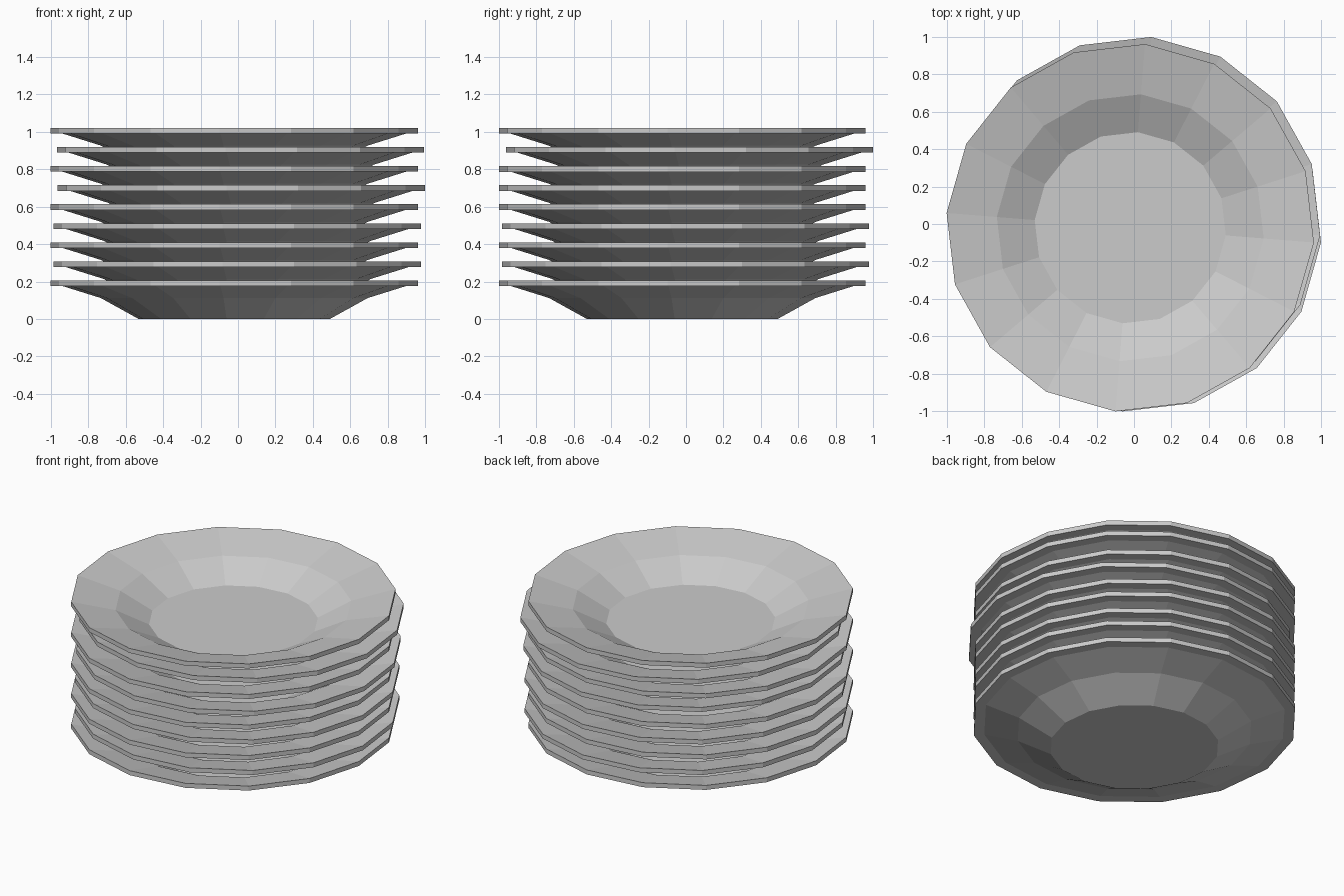
import bpy, bmesh
from math import sin, cos, radians, pi

if "Cube" in bpy.data.objects:
    bpy.data.objects.remove(bpy.data.objects["Cube"])

SIDES = 16
TURN = radians(-4.6)
STEP = 0.1018

# Closed profile (radius, height): underside outwards, rim, then inside back to the floor
PROFILE = [(0.512, 0.0), (0.715, 0.112), (0.92, 0.176), (0.984, 0.176),
           (0.984, 0.206), (0.715, 0.139), (0.512, 0.035)]

# Small sideways shift of each plate, bottom to top
SHIFTS = [(-0.02, -0.02), (-0.004, -0.003), (-0.02, -0.02),
          (-0.004, -0.003), (-0.02, -0.02), (0.018, -0.02),
          (-0.02, -0.02), (0.013, 0.018), (-0.02, -0.02)]


def plate_mesh():
    bm = bmesh.new()
    rings = []
    for r, z in PROFILE:
        rings.append([bm.verts.new((r * cos(TURN + 2 * pi * i / SIDES),
                                    r * sin(TURN + 2 * pi * i / SIDES), z))
                      for i in range(SIDES)])
    for a, b in zip(rings, rings[1:]):
        for i in range(SIDES):
            j = (i + 1) % SIDES
            bm.faces.new((a[i], a[j], b[j], b[i]))
    # Foot and floor discs
    bm.faces.new(rings[0][::-1])
    bm.faces.new(rings[-1])
    bmesh.ops.recalc_face_normals(bm, faces=bm.faces[:])
    mesh = bpy.data.meshes.new("plate")
    bm.to_mesh(mesh)
    bm.free()
    return mesh


# Stack of nine identical plates
mesh = plate_mesh()
for n, (x, y) in enumerate(SHIFTS):
    plate = bpy.data.objects.new(f"plate_{n + 1}", mesh)
    plate.location = (x, y, n * STEP)
    bpy.context.collection.objects.link(plate)
